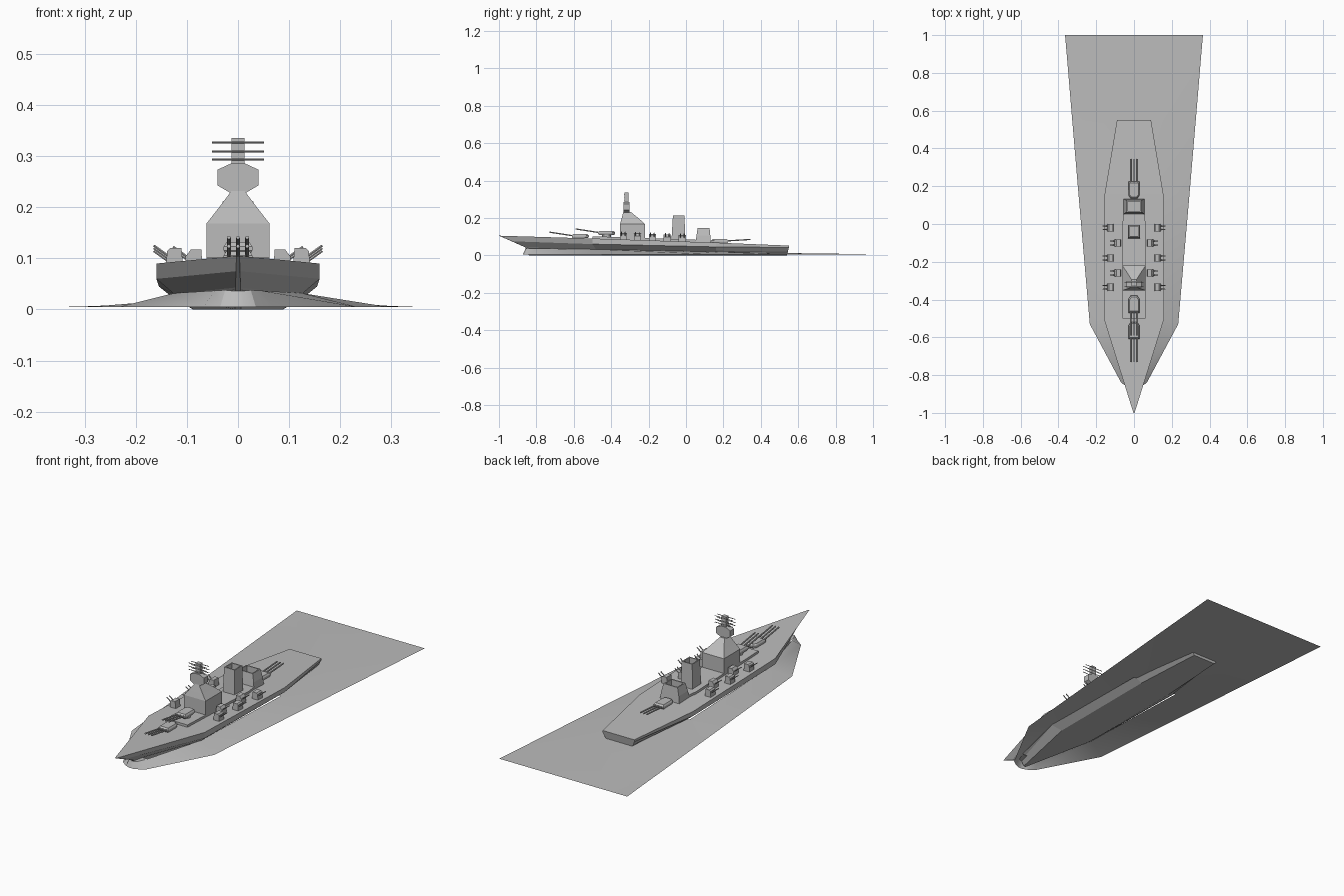
import bpy, bmesh, math
from mathutils import Vector

if "Cube" in bpy.data.objects:
    bpy.data.objects.remove(bpy.data.objects["Cube"])

grey = bpy.data.materials.new("ship_grey")
grey.diffuse_color = (0.5, 0.5, 0.5, 1)
grey.use_nodes = True
grey.node_tree.nodes["Principled BSDF"].inputs["Base Color"].default_value = grey.diffuse_color


def finish(name, bm, fix=True):
    if fix:
        bmesh.ops.recalc_face_normals(bm, faces=bm.faces)
    me = bpy.data.meshes.new(name)
    bm.to_mesh(me)
    bm.free()
    me.materials.append(grey)
    ob = bpy.data.objects.new(name, me)
    bpy.context.collection.objects.link(ob)
    return ob


def loft(name, rings, hollow=0.0, depth=0.03):
    """Skin closed rings of points; optionally open the top like a funnel."""
    bm = bmesh.new()
    vs = [[bm.verts.new(p) for p in r] for r in rings]
    n = len(vs[0])
    for a, b in zip(vs, vs[1:]):
        for i in range(n):
            j = (i + 1) % n
            bm.faces.new((a[i], a[j], b[j], b[i]))
    bm.faces.new(vs[0][::-1])
    top = bm.faces.new(vs[-1])
    bmesh.ops.recalc_face_normals(bm, faces=bm.faces)
    if hollow:
        bmesh.ops.inset_region(bm, faces=[top], thickness=hollow)
        hole = bmesh.ops.extrude_face_region(bm, geom=[top])
        bmesh.ops.translate(bm, vec=(0, 0, -depth),
                            verts=[v for v in hole["geom"] if isinstance(v, bmesh.types.BMVert)])
        bmesh.ops.delete(bm, geom=[top], context="FACES_ONLY")
    return finish(name, bm, fix=not hollow)


def rect(z, hx, y0, y1, cx=0.0):
    return [(cx - hx, y0, z), (cx + hx, y0, z), (cx + hx, y1, z), (cx - hx, y1, z)]


def box(name, x0, x1, y0, y1, z0, z1):
    c, h = (x0 + x1) / 2, (x1 - x0) / 2
    return loft(name, [rect(z0, h, y0, y1, c), rect(z1, h, y0, y1, c)])


def rod(name, a, b, r, sides=6):
    a, b = Vector(a), Vector(b)
    q = (b - a).to_track_quat("Z", "Y")
    ring = [q @ Vector((r * math.cos(t), r * math.sin(t), 0))
            for t in (math.tau * i / sides for i in range(sides))]
    return loft(name, [[a + p for p in ring], [b + p for p in ring]])


def deck_z(y):
    return 0.09 - 0.034 * (y + 0.5)


# Hull: stations from bow to stern, each going deck, knuckle, chine, bottom as (y, x, z)
stations = [
    [(-1, .003, .105), (-.93, .004, .075), (-.86, .005, .043), (-.84, .006, 0)],
    [(-.5, .16, .09), (-.5, .16, .06), (-.48, .125, .03), (-.45, .088, 0)],
    [(.16, .155, .068), (.16, .155, .045), (.16, .13, .025), (.16, .088, 0)],
    [(.55, .09, .052), (.55, .09, .042), (.545, .08, .02), (.54, .065, 0)],
]
loft("hull", [[(x, y, z) for y, x, z in s] + [(-x, y, z) for y, x, z in reversed(s)]
              for s in stations])

# Bow wave and wake: outer (y, x, z), inner (y, x, z), bridge across to the next row
rows = [
    ((-.872, .012, .005), (-.858, .008, .036), True),
    ((-.863, .035, .005), (-.85, .025, .038), True),
    ((-.84, .068, .005), (-.80, .045, .037), False),
    ((-.53, .234, .005), (-.48, .125, .032), False),
    ((.16, .294, .005), (.16, .132, .018), True),
    ((.55, .327, .005), (.55, .152, .012), True),
    ((.85, .352, .005), (.85, .17, .008), True),
    ((1, .365, .005), (1, .18, .005), False),
]
bm = bmesh.new()
grid = []
for o, i, _ in rows:
    grid.append([bm.verts.new(p) for p in ((-o[1], o[0], o[2]), (-i[1], i[0], i[2]),
                                           (i[1], i[0], i[2]), (o[1], o[0], o[2]))])
for k in range(len(rows) - 1):
    a, b = grid[k], grid[k + 1]
    for c in range(3):
        if c != 1 or rows[k][2]:
            bm.faces.new((a[c], a[c + 1], b[c + 1], b[c]))
bm.faces.new(grid[0][::-1])
wake = finish("wake", bm, fix=False)
bpy.context.view_layer.objects.active = wake
wake.select_set(True)
bpy.ops.object.shade_smooth_by_angle(angle=math.radians(30))

# Low deckhouse tapering aft
plan = [(-.062, -.5), (.062, -.5), (.062, 0), (.042, .13), (-.042, .13), (-.062, 0)]
loft("deckhouse", [[(x, y, deck_z(y) - .01) for x, y in plan],
                   [(x, y, deck_z(y) + .012) for x, y in plan]])

# Bridge tower, head and mast
loft("bridge_tower", [rect(.085, .062, -.352, -.22), rect(.168, .062, -.352, -.22),
                      rect(.195, .041, -.345, -.25), rect(.232, .013, -.335, -.295)])
half = [(.016, .229), (.04, .243), (.04, .274), (.014, .286)]
octagon = half + [(-x, z) for x, z in reversed(half)]
loft("tower_head", [[(x, y, z) for x, z in octagon] for y in (-.335, -.303)])
box("mast", -.013, .013, -.328, -.307, .28, .336)
for z in (.294, .310, .327):
    for y in (-.329, -.308):
        rod("yard", (-.051, y, z), (.051, y, z), .002, 4)

# Funnels
loft("front_funnel", [rect(.075, .033, -.078, -.004), rect(.212, .03, -.07, -.008)], .008)
loft("rear_funnel", [rect(.06, .056, .05, .134), rect(.105, .05, .056, .13),
                     rect(.146, .04, .062, .126)], .008)


def turret(y, z, d, rise, length=.12):
    """Three-gun turret centred at y; d is the firing direction along y."""
    shape = [(-.028, .045), (.028, .045), (.028, -.03), (.017, -.046),
             (-.017, -.046), (-.028, -.03)]
    loft("main_turret", [[(x * s, y + d * v * s, zz) for x, v in shape]
                         for s, zz in ((.9, z), (1, z + .006), (1, z + .013), (.82, z + .021))])
    rod("turret_base", (0, y, z - .025), (0, y, z + .002), .023, 12)
    for x in (-.018, 0, .018):
        rod("main_gun", (x, y + d * .035, z + .011),
            (x, y + d * (.045 + length), z + .011 + rise), .0038)


turret(-.565, .093, -1, .02)
turret(-.425, .110, -1, .02)
turret(.18, .066, 1, .008)

# Secondary twin gun mounts along both sides
for x, y in ((.123, -.02), (.123, -.18), (.123, -.335), (.085, -.1), (.085, -.26)):
    z = deck_z(y)
    for s in (-1, 1):
        prof = [(-.016, -.005), (.018, -.005), (.018, .022), (.007, .036), (-.013, .036)]
        if x > .1:
            prof = [(-.016, -.005), (.018, -.005), (.016, .03), (.01, .036), (-.012, .036)]
        loft("side_mount", [[(s * (x + px), yy, z + pz) for px, pz in prof]
                            for yy in (y - .019, y + .019)])
        for dy in (-.01, .01):
            rod("side_gun", (s * (x + .01), y + dy, z + .018),
                (s * (x + .042), y + dy, z + .041), .0026)
